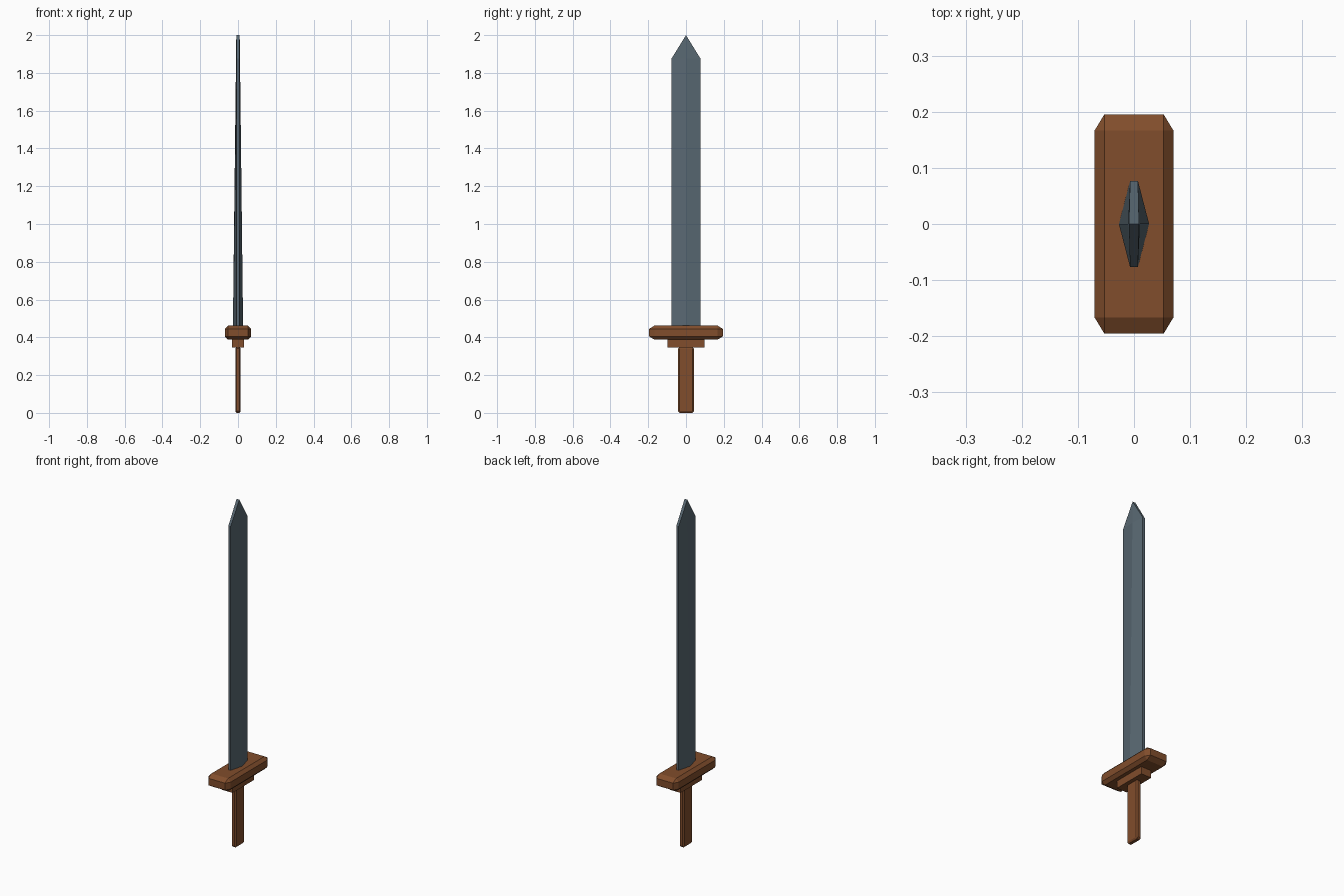
import bpy, bmesh
from itertools import product

if "Cube" in bpy.data.objects:
    bpy.data.objects.remove(bpy.data.objects["Cube"])

def material(name, color):
    m = bpy.data.materials.new(name)
    m.diffuse_color = color
    m.use_nodes = True
    m.node_tree.nodes["Principled BSDF"].inputs["Base Color"].default_value = m.diffuse_color
    return m

WOOD = material("wood", (0.22, 0.075, 0.025, 1))
STEEL = material("steel", (0.10, 0.14, 0.17, 1))

def finish(bm, name, mat):
    bmesh.ops.recalc_face_normals(bm, faces=bm.faces)
    me = bpy.data.meshes.new(name)
    bm.to_mesh(me)
    bm.free()
    me.materials.append(mat)
    ob = bpy.data.objects.new(name, me)
    bpy.context.collection.objects.link(ob)
    return ob

def chamfered_block(name, half, cut, z, mat):
    """Box with every edge chamfered; cut is the chamfer size along each axis."""
    bm = bmesh.new()
    for s in product((-1, 1), repeat=3):
        for keep in range(3):
            bm.verts.new([s[i] * (half[i] - (0 if i == keep else cut[i]))
                          + (z if i == 2 else 0) for i in range(3)])
    bmesh.ops.convex_hull(bm, input=bm.verts)
    bmesh.ops.dissolve_limit(bm, angle_limit=0.01, verts=bm.verts, edges=bm.edges)
    return finish(bm, name, mat)

# Blade: hexagonal section thinning upward, ending in a chisel point
bm = bmesh.new()
edge, wide = 0.007, 0.077
rings = []
for z, ridge in ((0.45, 0.027), (1.875, 0.0105)):
    section = [(ridge, 0), (edge, wide), (-edge, wide),
               (-ridge, 0), (-edge, -wide), (edge, -wide)]
    rings.append([bm.verts.new((x, y, z)) for x, y in section])
low, high = rings
bm.faces.new(low)
for i in range(6):
    j = (i + 1) % 6
    bm.faces.new((low[i], low[j], high[j], high[i]))
tip_r, tip_l = (bm.verts.new((x, 0, 2.0)) for x in (0.009, -0.009))
bm.faces.new((high[0], high[1], tip_r))
bm.faces.new((high[1], high[2], tip_l, tip_r))
bm.faces.new((high[2], high[3], tip_l))
bm.faces.new((high[3], high[4], tip_l))
bm.faces.new((high[4], high[5], tip_r, tip_l))
bm.faces.new((high[5], high[0], tip_r))
finish(bm, "blade", STEEL)

# Crossguard with wide chamfers
chamfered_block("crossguard", (0.07, 0.195, 0.037), (0.017, 0.028, 0.017), 0.425, WOOD)

# Collar under the guard
bm = bmesh.new()
bmesh.ops.create_cube(bm, size=1)
bmesh.ops.scale(bm, vec=(0.066, 0.194, 0.05), verts=bm.verts)
bmesh.ops.translate(bm, vec=(0, 0, 0.371), verts=bm.verts)
finish(bm, "collar", WOOD)

# Flat grip
chamfered_block("grip", (0.0145, 0.042, 0.1745), (0.006, 0.008, 0.009), 0.1745, WOOD)
